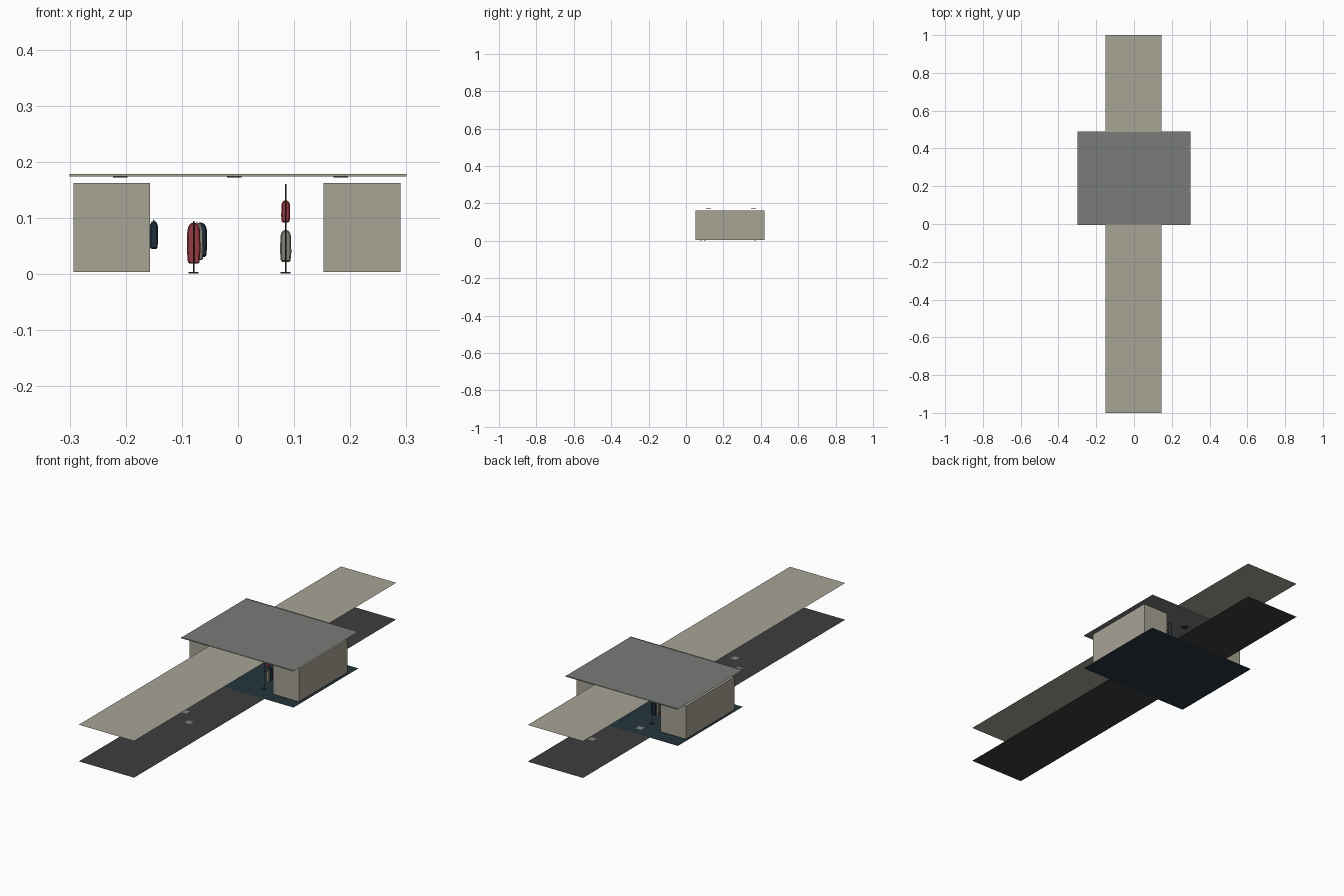
import bpy, bmesh
from mathutils import Vector

cube = bpy.data.objects.get("Cube")
if cube:
    bpy.data.objects.remove(cube, do_unlink=True)


def linear(c):
    c /= 255
    return c / 12.92 if c <= 0.04045 else ((c + 0.055) / 1.055) ** 2.4


def material(name, r, g, b):
    m = bpy.data.materials.new(name)
    m.use_nodes = True
    col = (linear(r), linear(g), linear(b), 1)
    m.diffuse_color = col
    m.node_tree.nodes["Principled BSDF"].inputs["Base Color"].default_value = col
    return m


beige = material("warm beige", 167, 163, 149)
roof_grey = material("roof grey", 121, 124, 119)
walk_grey = material("dark walkway grey", 62, 61, 62)
shop_dark = material("dark slate", 36, 52, 60)
tile_grey = material("tile grey", 130, 130, 127)
metal = material("dark metal", 50, 50, 50)
red = material("red cloth", 150, 58, 64)
navy = material("navy cloth", 32, 46, 58)
stone = material("stone cloth", 128, 126, 118)


def finish(name, bm, mat):
    bmesh.ops.recalc_face_normals(bm, faces=bm.faces)
    me = bpy.data.meshes.new(name)
    bm.to_mesh(me)
    bm.free()
    me.materials.append(mat)
    ob = bpy.data.objects.new(name, me)
    bpy.context.collection.objects.link(ob)
    return ob


def sheet(name, x0, x1, y0, y1, z, mat):
    bm = bmesh.new()
    bm.faces.new([bm.verts.new(p) for p in
                  ((x0, y0, z), (x1, y0, z), (x1, y1, z), (x0, y1, z))])
    return finish(name, bm, mat)


def box(name, x0, x1, y0, y1, z0, z1, mat):
    bm = bmesh.new()
    bmesh.ops.create_cube(bm, size=1)
    bmesh.ops.scale(bm, vec=(x1 - x0, y1 - y0, z1 - z0), verts=bm.verts)
    bmesh.ops.translate(bm, vec=((x0 + x1) / 2, (y0 + y1) / 2, (z0 + z1) / 2), verts=bm.verts)
    return finish(name, bm, mat)


def rod(name, a, b, r, mat):
    a, b = Vector(a), Vector(b)
    bm = bmesh.new()
    bmesh.ops.create_cone(bm, cap_ends=True, segments=8, radius1=r, radius2=r,
                          depth=(b - a).length)
    bm.transform((b - a).to_track_quat("Z", "Y").to_matrix().to_4x4())
    bmesh.ops.translate(bm, vec=(a + b) / 2, verts=bm.verts)
    return finish(name, bm, mat)


# Half outline of a hanging garment: hem, sleeve, shoulder, collar
OUTLINE = [(0.85, 0), (1, 0.3), (0.95, 0.8), (0.75, 0.93), (0.3, 1)]


def garment(name, x, y, z0, z1, half, depth, mat):
    bm = bmesh.new()
    pts = OUTLINE + [(-u, v) for u, v in reversed(OUTLINE)]
    f = bm.faces.new([bm.verts.new((x + u * half, y, z0 + v * (z1 - z0))) for u, v in pts])
    out = bmesh.ops.extrude_face_region(bm, geom=[f])["geom"]
    moved = [v for v in out if isinstance(v, bmesh.types.BMVert)]
    bmesh.ops.translate(bm, vec=(0, depth, 0), verts=moved)
    ob = finish(name, bm, mat)
    bevel = ob.modifiers.new("soft edge", "BEVEL")
    bevel.width = depth * 0.2
    return ob


# Walkway and shop floors, with matching ceilings
Y0, Y1 = -0.005, 0.49
W0, W1 = -0.15, 0.145
for label, z, walk, shop in (("floor", 0, walk_grey, shop_dark),
                             ("ceiling", 0.177, beige, roof_grey)):
    sheet("front_walkway_" + label, W0, W1, -1, Y0, z, walk)
    sheet("back_walkway_" + label, W0, W1, Y1, 1, z, walk)
    sheet("shop_" + label, -0.3, 0.3, Y0, Y1, z, shop)

# Fascia strips along the roof edges
for label, y in (("front", Y0), ("back", Y1 - 0.002)):
    box(label + "_fascia", -0.3, 0.3, y, y + 0.002, 0.174, 0.179, beige)

# Side rooms
box("right_room", -0.293, -0.157, 0.05, 0.42, 0.004, 0.163, beige)
box("left_room", 0.152, 0.29, 0.05, 0.42, 0.004, 0.163, beige)

# Floor tiles on the walkway
for x, y in ((0.015, -0.395), (-0.06, -0.315), (-0.06, 0.436), (0.046, 0.65)):
    sheet("floor_tile", x - 0.014, x + 0.014, y - 0.014, y + 0.014, 0.002, tile_grey)

# Ceiling lamps
for x in (-0.21, -0.007, 0.183):
    for y in (0.12, 0.36):
        box("ceiling_lamp", x - 0.013, x + 0.013, y - 0.013, y + 0.013, 0.172, 0.174, metal)


# Clothes rack: two posts on feet, joined by rails
def rack(name, x, y0, y1, top, rails):
    for y in (y0, y1):
        rod(name + "_post", (x, y, 0.002), (x, y, top), 0.0012, metal)
        box(name + "_foot", x - 0.009, x + 0.009, y - 0.004, y + 0.004, 0.001, 0.004, metal)
    for z in rails:
        rod(name + "_rail", (x, y0, z), (x, y1, z), 0.0012, metal)


CLOTHS = (red, stone, navy)
rack("right_rack", -0.079, 0.10, 0.37, 0.095, (0.094,))
rack("left_rack", 0.085, 0.08, 0.37, 0.16, (0.16, 0.135, 0.081))
for i in range(12):
    y = 0.105 + i * 0.021
    mat = CLOTHS[i % 3]
    shift = (i % 3) * 0.006
    garment("right_rack_coat", -0.079 + shift, y, 0.019 + shift, 0.092, 0.012, 0.011, mat)
    garment("left_rack_coat", 0.085, y, 0.022, 0.079, 0.01, 0.011, CLOTHS[(i + 1) % 3])
    garment("left_rack_shirt", 0.085, y, 0.092, 0.132, 0.008, 0.011, mat)

# Clothes hung on the right room's inner wall
rod("wall_rail", (-0.15, 0.08, 0.096), (-0.15, 0.39, 0.096), 0.0012, metal)
for i in range(10):
    garment("wall_coat", -0.15, 0.09 + i * 0.029, 0.045 + 0.004 * (i % 2), 0.095,
            0.0075, 0.018, navy if i % 2 == 0 else red)
